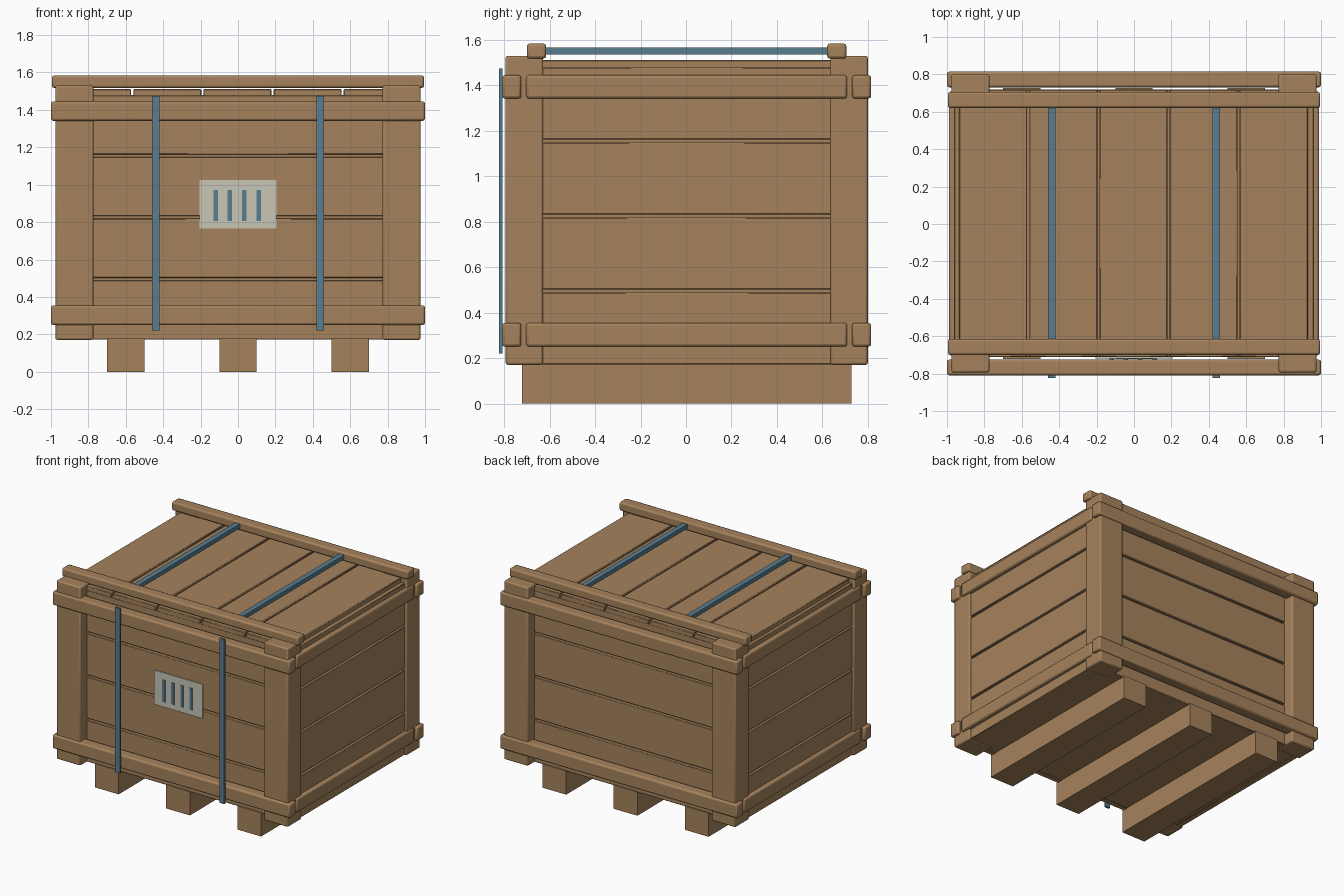
import bpy

if "Cube" in bpy.data.objects:
    bpy.data.objects.remove(bpy.data.objects["Cube"])

CY = 0.003  # depth centre of the crate body


def material(name, rgb):
    m = bpy.data.materials.new(name)
    m.diffuse_color = (*rgb, 1.0)
    m.use_nodes = True
    m.node_tree.nodes["Principled BSDF"].inputs["Base Color"].default_value = m.diffuse_color
    return m


WOOD = material("wood", (0.38, 0.225, 0.107))
BLUE = material("blue_strap", (0.10, 0.205, 0.28))
PAPER = material("label_paper", (0.58, 0.565, 0.47))


def box(name, x, y, z, mat=WOOD, bevel=0.0, segments=2):
    """Box from (min, max) pairs, with optional rounded edges."""
    bpy.ops.mesh.primitive_cube_add(size=1, location=[(a + b) / 2 for a, b in (x, y, z)])
    ob = bpy.context.object
    ob.name = name
    ob.scale = [b - a for a, b in (x, y, z)]
    bpy.ops.object.transform_apply(location=False, rotation=False, scale=True)
    ob.data.materials.append(mat)
    if bevel:
        mod = ob.modifiers.new("rounded_edges", "BEVEL")
        mod.width = bevel
        mod.segments = segments
        bpy.ops.object.shade_smooth_by_angle()
    return ob


def span(side, near, far):
    """Interval on the positive or negative side of zero."""
    return (near, far) if side > 0 else (-far, -near)


def span_y(side, near, far):
    a, b = span(side, near, far)
    return (a + CY, b + CY)


# Floor runners
for x in (-0.6, 0.0, 0.6):
    box("runner", (x - 0.1, x + 0.1), (-0.722, 0.728), (0, 0.18))

# Inner body that closes the gaps between planks
box("inner_body", (-0.93, 0.93), (CY - 0.69, CY + 0.69), (0.175, 1.475))

# Corner posts
for sx in (-1, 1):
    for sy in (-1, 1):
        box("corner_post", span(sx, 0.773, 0.976), span_y(sy, 0.632, 0.797),
            (0.17, 1.53), bevel=0.01)

# Wall planks, four per wall
for i in range(4):
    z = (0.172 + 0.33 * i, 0.172 + 0.33 * i + 0.317)
    for s in (-1, 1):
        box("long_wall_plank", (-0.94, 0.94), span_y(s, 0.67, 0.715), z,
            bevel=0.004, segments=1)
        box("short_wall_plank", span(s, 0.915, 0.96), (CY - 0.69, CY + 0.69), z,
            bevel=0.004, segments=1)

# Lid planks
for i in range(5):
    x = -0.753 + 0.375 * i
    box("lid_plank", (x - 0.182, x + 0.182), (CY - 0.715, CY + 0.715), (1.472, 1.512),
        bevel=0.005, segments=1)

# Rails around the bottom and the top of the walls
for z in ((0.25, 0.355), (1.342, 1.445)):
    for s in (-1, 1):
        box("long_rail", (-1, 1), span_y(s, 0.728, 0.812), z, bevel=0.012)
        box("short_rail", span(s, 0.905, 0.99), (CY - 0.706, CY + 0.706), z, bevel=0.012)

# Battens across the lid
for s in (-1, 1):
    box("lid_batten", (-0.995, 0.995), span_y(s, 0.618, 0.703), (1.518, 1.584), bevel=0.012)

# Straps on the lid and on the front
for x in (-0.44, 0.44):
    box("lid_strap", (x - 0.02, x + 0.02), (CY - 0.625, CY + 0.625), (1.535, 1.567), BLUE)
    box("front_strap", (x - 0.02, x + 0.02), (-0.823, -0.808), (0.22, 1.475), BLUE)

# Label plate with four bars
box("label", (-0.205, 0.205), (-0.72, -0.711), (0.765, 1.025), PAPER)
for x in (-0.119, -0.043, 0.034, 0.11):
    box("label_bar", (x - 0.012, x + 0.012), (-0.725, -0.719), (0.807, 0.972), BLUE)
